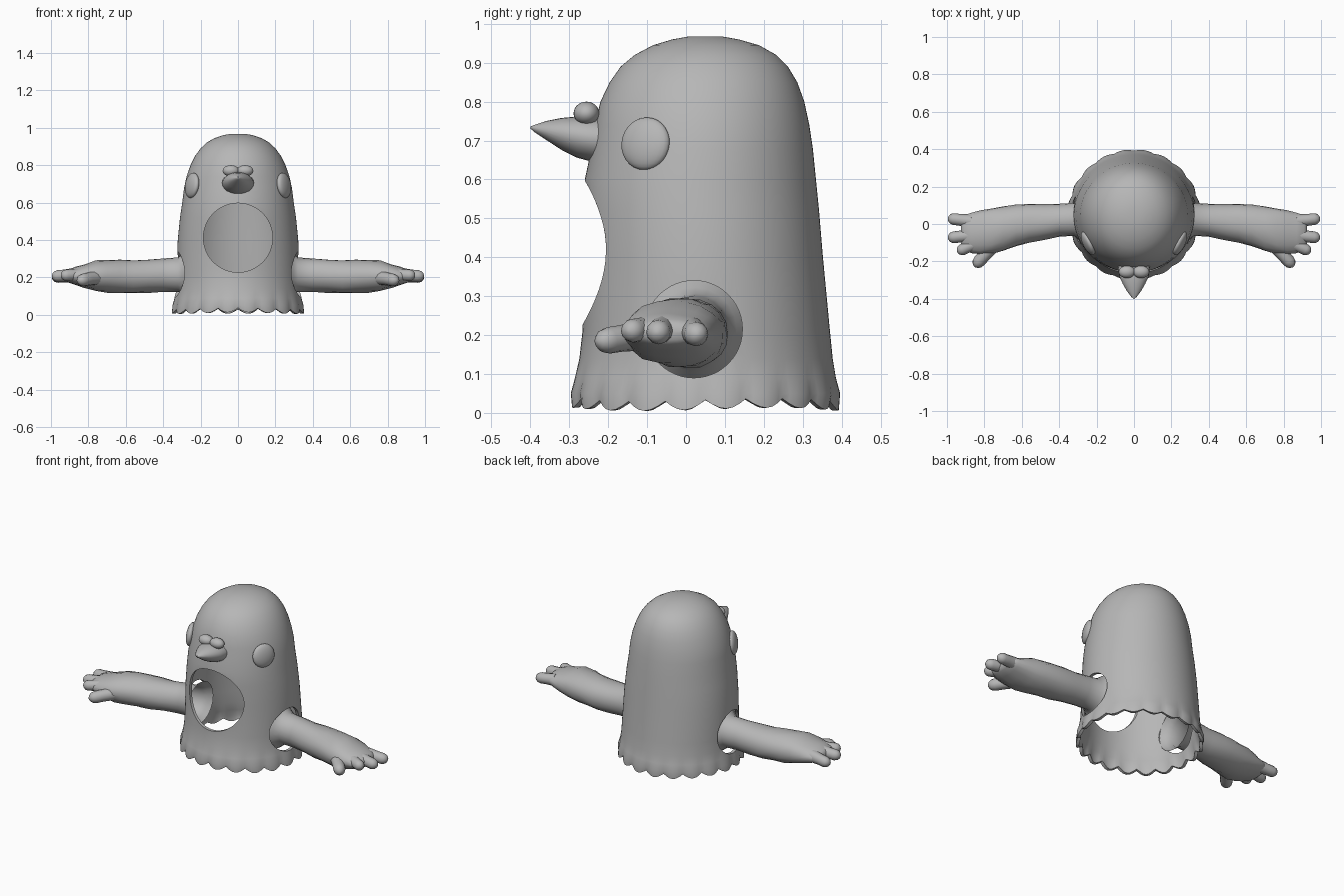
import bpy, bmesh, math, random
from mathutils import Vector, Matrix

if "Cube" in bpy.data.objects:
    bpy.data.objects.remove(bpy.data.objects["Cube"])

random.seed(4)
grey = bpy.data.materials.new("plush grey")
grey.diffuse_color = (0.47, 0.47, 0.47, 1)
grey.use_nodes = True
grey.node_tree.nodes["Principled BSDF"].inputs["Base Color"].default_value = grey.diffuse_color


def make(name, bm):
    bmesh.ops.recalc_face_normals(bm, faces=bm.faces)
    me = bpy.data.meshes.new(name)
    bm.to_mesh(me)
    bm.free()
    me.materials.append(grey)
    ob = bpy.data.objects.new(name, me)
    bpy.context.collection.objects.link(ob)
    return ob


def finish(ob, angle=50, mirror=False):
    """Apply modifiers, then shade smooth with sharp edges kept."""
    if mirror:
        ob.modifiers.new("mirror", 'MIRROR').use_mirror_merge = False
    bpy.ops.object.select_all(action='DESELECT')
    ob.select_set(True)
    bpy.context.view_layer.objects.active = ob
    for m in list(ob.modifiers):
        bpy.ops.object.modifier_apply(modifier=m.name)
    bpy.ops.object.shade_smooth_by_angle(angle=math.radians(angle))


def loft(bm, rings, start=False, end=True):
    """Skin a list of equal-length point rings; optionally close the ends."""
    rows = [[bm.verts.new(p) for p in r] for r in rings]
    n = len(rows[0])
    for a, b in zip(rows, rows[1:]):
        for i in range(n):
            j = (i + 1) % n
            bm.faces.new((a[i], a[j], b[j], b[i]))
    for row, on in ((rows[0], start), (rows[-1], end)):
        if on:
            c = bm.verts.new(sum((v.co for v in row), Vector()) / n)
            for i in range(n):
                bm.faces.new((row[i], row[(i + 1) % n], c))


def angles(n):
    return [2 * math.pi * i / n for i in range(n)]


def ellipsoid(name, centre, radii, rot=Matrix()):
    bm = bmesh.new()
    bmesh.ops.create_uvsphere(bm, u_segments=24, v_segments=14, radius=1,
                              matrix=Matrix.Translation(centre) @ rot @ Matrix.Diagonal((*radii, 1)))
    return make(name, bm)


def cylinder(name, centre, radius, depth, axis):
    bm = bmesh.new()
    bmesh.ops.create_cone(bm, cap_ends=True, segments=48, radius1=radius, radius2=radius, depth=depth,
                          matrix=Matrix.Translation(centre) @ Matrix.Rotation(math.pi / 2, 4, axis))
    ob = make(name, bm)
    ob.hide_render = True
    return ob


# Hollow body: height, front y, back y, half width
profile = [(0.02, -0.292, 0.392, 0.352), (0.05, -0.296, 0.396, 0.350), (0.09, -0.286, 0.386, 0.340),
           (0.14, -0.274, 0.377, 0.332), (0.21, -0.266, 0.370, 0.329), (0.40, -0.262, 0.352, 0.322),
           (0.52, -0.262, 0.342, 0.310), (0.60, -0.260, 0.334, 0.298), (0.68, -0.243, 0.326, 0.288),
           (0.74, -0.234, 0.317, 0.275), (0.80, -0.220, 0.304, 0.254), (0.85, -0.196, 0.286, 0.229),
           (0.89, -0.168, 0.262, 0.200), (0.92, -0.132, 0.232, 0.168), (0.945, -0.085, 0.188, 0.126),
           (0.96, -0.035, 0.135, 0.080), (0.968, 0.01, 0.09, 0.038)]
rings = []
for k, (z, yf, yb, hw) in enumerate(profile):
    ring = []
    for a in angles(120):
        # scalloped, slightly ruffled hem
        scallop = abs(math.sin(10 * a))
        ruffle = 1 + (0.03, 0.022, 0.006)[k] * (scallop - 0.6) if k < 3 else 1
        drop = 0.024 * (0.55 - scallop) + 0.004 * math.sin(3 * a) if k == 0 else 0
        ring.append(Vector((hw * ruffle * math.cos(a),
                            (yf + yb) / 2 + (yb - yf) / 2 * ruffle * math.sin(a), z + drop)))
    rings.append(ring)
bm = bmesh.new()
loft(bm, rings)
body = make("body_shell", bm)
shell = body.modifiers.new("thickness", 'SOLIDIFY')
shell.thickness, shell.offset = 0.018, -1

# Face opening and arm holes
cutters = [cylinder("face_cutter", (0, -0.35, 0.412), 0.185, 0.6, 'X'),
           cylinder("arm_cutter", (0, 0.02, 0.215), 0.125, 1.2, 'Y')]
for c in cutters:
    m = body.modifiers.new("hole", 'BOOLEAN')
    m.operation, m.object, m.solver = 'DIFFERENCE', c, 'EXACT'
finish(body, 40)
for c in cutters:
    bpy.data.objects.remove(c)

# Sleeve arms: x, centre y, y radius, centre z, z radius
arm = [(0.27, 0.02, 0.127, 0.215, 0.127), (0.295, 0.022, 0.108, 0.215, 0.108),
       (0.32, 0.025, 0.088, 0.215, 0.092), (0.40, 0.020, 0.088, 0.212, 0.089),
       (0.48, 0.012, 0.097, 0.207, 0.088), (0.56, 0.004, 0.104, 0.204, 0.089),
       (0.63, -0.008, 0.112, 0.206, 0.090), (0.70, -0.025, 0.120, 0.207, 0.088),
       (0.76, -0.037, 0.124, 0.207, 0.082), (0.82, -0.045, 0.120, 0.207, 0.064),
       (0.87, -0.048, 0.110, 0.207, 0.048), (0.91, -0.045, 0.092, 0.207, 0.034),
       (0.925, -0.045, 0.07, 0.207, 0.02)]
rings = []
for x, cy, ry, cz, rz in arm:
    ring = []
    for a in angles(20):
        f = 1 + (random.uniform(-0.035, 0.035) if 0.4 < x < 0.9 else 0)  # tufted plush
        ring.append(Vector((x, cy + ry * f * math.cos(a), cz + rz * f * math.sin(a))))
    rings.append(ring)
bm = bmesh.new()
loft(bm, rings)
finish(make("arms", bm), 60, True)

# Three fingers and a thumb: base, tip, radius
fingers = [((0.87, 0.015, 0.21), (0.995, 0.03, 0.20), 0.033),
           ((0.87, -0.06, 0.215), (0.995, -0.075, 0.205), 0.033),
           ((0.84, -0.10, 0.215), (0.945, -0.15, 0.21), 0.032),
           ((0.75, -0.11, 0.20), (0.853, -0.228, 0.182), 0.036)]
for i, (p, q, r) in enumerate(fingers):
    p, q = Vector(p), Vector(q)
    d = (q - p).normalized()
    side = d.cross(Vector((0, 0, 1))).normalized()
    up = side.cross(d)
    length = (q - p).length
    steps = [(0, 1.1), (0.5, 0.95), (0.75, 0.95), (0.88, 0.8), (0.96, 0.5), (1, 0.15)]
    bm = bmesh.new()
    loft(bm, [[p + d * length * t + (side * math.cos(a) + up * math.sin(a)) * r * s
               for a in angles(12)] for t, s in steps], start=True)
    finish(make("thumbs" if i == 3 else f"fingers_{i + 1}", bm), 60, True)

# Button eyes
tilt = Matrix.Rotation(math.radians(-26), 4, 'Z') @ Matrix.Rotation(math.radians(-8), 4, 'Y')
finish(ellipsoid("eyes", (0.246, -0.104, 0.692), (0.026, 0.068, 0.068), tilt), 60, True)

# Beak: y, half width, top z, seam z, bottom z
beak = [(-0.19, 0.082, 0.755, 0.700, 0.645), (-0.24, 0.085, 0.760, 0.706, 0.645),
        (-0.28, 0.078, 0.762, 0.712, 0.656), (-0.32, 0.060, 0.758, 0.718, 0.676),
        (-0.36, 0.037, 0.750, 0.725, 0.702), (-0.39, 0.014, 0.740, 0.731, 0.722),
        (-0.40, 0.003, 0.736, 0.734, 0.731)]
bm = bmesh.new()
loft(bm, [[Vector((hw * math.cos(a), y,
                   mid + math.sin(a) * ((top - mid) if math.sin(a) > 0 else (mid - low))))
           for a in angles(24)] for y, hw, top, mid, low in beak], start=True)
finish(make("beak", bm), 60)

# Paired bumps above the beak
finish(ellipsoid("beak_bumps", (0.038, -0.256, 0.770), (0.044, 0.033, 0.030)), 60, True)
